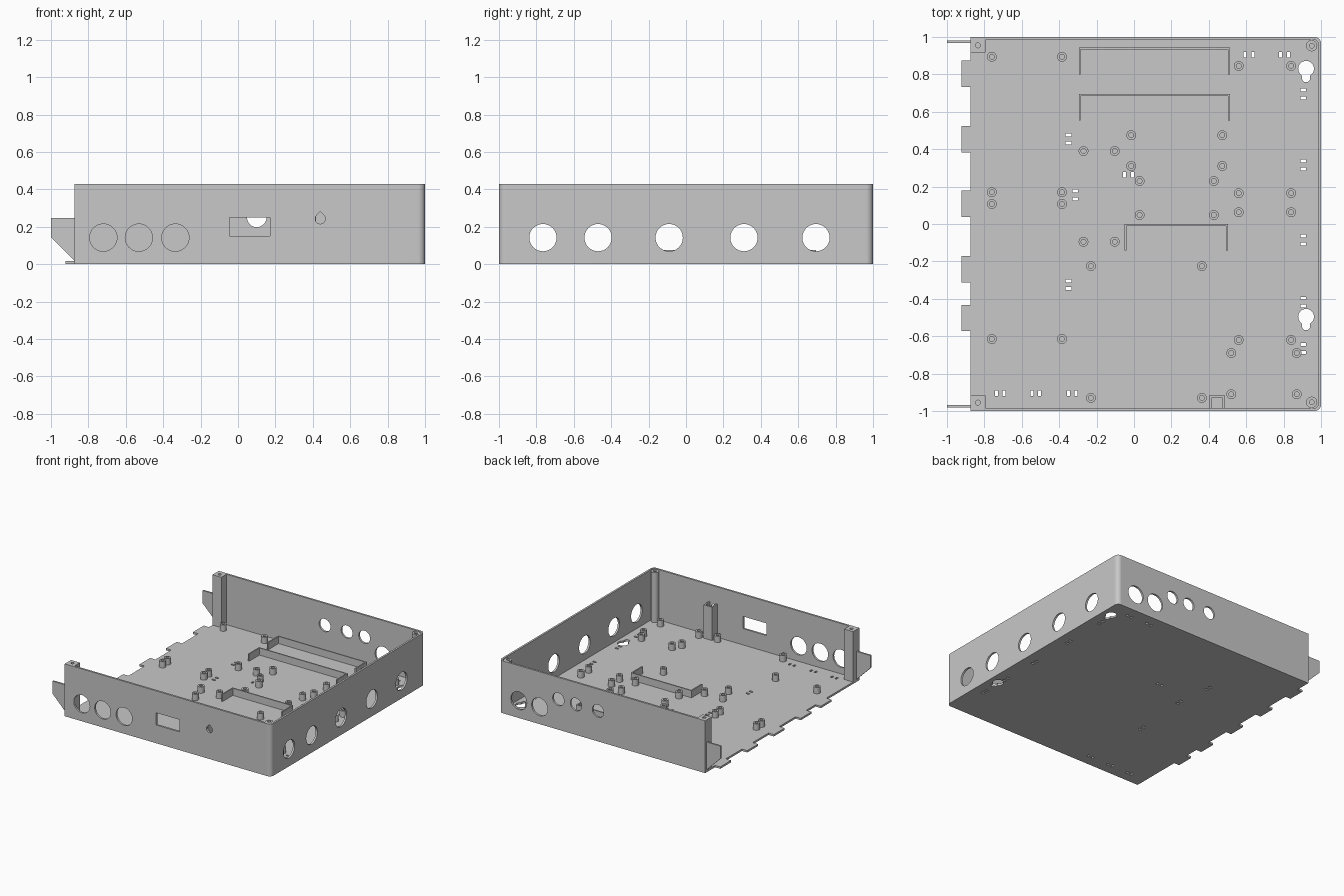
import bpy, bmesh
from math import sin, cos, radians, asin, degrees

if "Cube" in bpy.data.objects:
    bpy.data.objects.remove(bpy.data.objects["Cube"])

GREY = (0.58, 0.58, 0.58, 1)
mat = bpy.data.materials.new("plain grey")
mat.use_nodes = True
mat.diffuse_color = GREY
mat.node_tree.nodes["Principled BSDF"].inputs["Base Color"].default_value = GREY

H, T = 0.43, 0.016            # wall height, sheet thickness
LEFT = -0.875                 # open side of the tray
R = 0.035                     # corner radius
E = 1 - R                     # where the straight walls end

PLACE = {"x": lambda a, b, c: (c, a, b),
         "y": lambda a, b, c: (a, c, b),
         "z": lambda a, b, c: (a, b, c)}


def arc(cx, cy, r, a0=0, a1=360, n=32):
    """Points on an arc; a full circle leaves out the repeated end."""
    last = n if a1 - a0 == 360 else n - 1
    return [(cx + r * cos(radians(a0 + (a1 - a0) * i / last)),
             cy + r * sin(radians(a0 + (a1 - a0) * i / last))) for i in range(n)]


def rect(x0, x1, y0, y1):
    return [(x0, y0), (x1, y0), (x1, y1), (x0, y1)]


def slab(bm, outline, lo, hi, axis="z", holes=()):
    """Extrude a flat outline, with any holes through it, along an axis."""
    place = PLACE[axis]
    loops = [[bm.verts.new(place(a, b, lo)) for a, b in pts] for pts in (outline, *holes)]
    up = {v: bm.verts.new(place(a, b, hi))
          for loop, pts in zip(loops, (outline, *holes)) for v, (a, b) in zip(loop, pts)}
    if holes:
        edges = [bm.edges.new((p, q)) for loop in loops
                 for p, q in zip(loop, loop[1:] + loop[:1])]
        filled = bmesh.ops.triangle_fill(bm, edges=edges, use_beauty=True,
                                         normal=place(0, 0, 1))["geom"]
        base = [f for f in filled if isinstance(f, bmesh.types.BMFace)]
    else:
        base = [bm.faces.new(loops[0])]
    for f in base:
        bm.faces.new([up[v] for v in f.verts])
    for loop in loops:
        for p, q in zip(loop, loop[1:] + loop[:1]):
            bm.faces.new((p, q, up[q], up[p]))


def tube(bm, x, y, z0, z1, r, hole, depth):
    """Round boss with a blind screw hole."""
    n = 24
    rings = [[bm.verts.new((a, b, z)) for a, b in arc(x, y, rad, n=n)]
             for rad, z in ((r, z0), (r, z1), (hole, z1), (hole, z1 - depth))]
    for low, high in zip(rings, rings[1:]):
        for i in range(n):
            j = (i + 1) % n
            bm.faces.new((low[i], low[j], high[j], high[i]))
    bm.faces.new(rings[0])
    bm.faces.new(rings[-1])


def finish(name, bm):
    bmesh.ops.recalc_face_normals(bm, faces=bm.faces[:])
    me = bpy.data.meshes.new(name)
    bm.to_mesh(me)
    bm.free()
    me.materials.append(mat)
    ob = bpy.data.objects.new(name, me)
    bpy.context.collection.objects.link(ob)
    bpy.ops.object.select_all(action="DESELECT")
    ob.select_set(True)
    bpy.context.view_layer.objects.active = ob
    bpy.ops.object.shade_smooth_by_angle(angle=radians(30))


# Floor openings: cable tie slots in pairs, and two keyholes
floor_holes = []
for x, y in ((-0.35, 0.455), (-0.315, 0.155), (-0.35, -0.325), (0.905, 0.695),
             (0.905, 0.315), (0.905, -0.085), (0.905, -0.418), (0.905, -0.665)):
    for s in (-0.021, 0.021):
        floor_holes.append(rect(x - 0.015, x + 0.015, y + s - 0.008, y + s + 0.008))
for x, y in ((0.615, 0.905), (0.805, 0.905), (-0.03, 0.263),
             (-0.715, -0.905), (-0.525, -0.905), (-0.33, -0.905)):
    for s in (-0.021, 0.021):
        floor_holes.append(rect(x + s - 0.008, x + s + 0.008, y - 0.014, y + 0.014))
BIG, SMALL = 0.042, 0.022
neck = degrees(asin(SMALL / BIG))
for y in (0.83, -0.496):
    floor_holes.append(arc(0.92, y, BIG, neck - 90, 270 - neck)
                       + arc(0.92, y - 0.05, SMALL, 180, 360, 16))

# Floor plate with locating tabs along the open edge
plan = [(LEFT, -1)] + arc(E, -E, R, -90, 0, 8) + arc(E, E, R, 0, 90, 8) + [(LEFT, 1)]
for y in (0.803, 0.453, 0.108, -0.242, -0.502):
    plan += [(LEFT, y + 0.07), (LEFT - 0.048, y + 0.07),
             (LEFT - 0.048, y - 0.07), (LEFT, y - 0.07)]
b = bmesh.new()
slab(b, plan, 0, T, holes=floor_holes)
finish("floor_plate", b)

# Front wall: three round ports, a rectangular window and a teardrop
b = bmesh.new()
ports = [arc(x, 0.142, 0.073) for x in (-0.72, -0.53, -0.335)]
ports.append(rect(-0.045, 0.17, 0.15, 0.25))
ports.append(arc(0.44, 0.243, 0.027, 135, 405, 24) + [(0.44, 0.282)])
slab(b, rect(LEFT, E, T, H), -1, T - 1, "y", ports)
finish("front_wall", b)

# Back wall: two large and three small round ports
b = bmesh.new()
ports = [arc(x, 0.142, 0.073) for x in (0.82, 0.63)]
ports += [arc(x, 0.25, 0.052) for x in (0.46, 0.30, 0.10)]
slab(b, rect(LEFT, E, T, H), 1 - T, 1, "y", ports)
finish("back_wall", b)

# Closed side wall with five round ports, and the rounded corners
b = bmesh.new()
ports = [arc(y, 0.142, 0.073) for y in (-0.765, -0.47, -0.09, 0.31, 0.695)]
slab(b, rect(-E, E, T, H), 1 - T, 1, "x", ports)
finish("left_wall", b)
b = bmesh.new()
for s, a in ((-1, -90), (1, 0)):
    slab(b, arc(E, s * E, R, a, a + 90, 8) + arc(E, s * E, R - T, a + 90, a, 8), T, H)
finish("rounded_corners", b)

# Hooked ears on the wall ends
for name, y in (("front_ear", -0.974), ("back_ear", 0.974)):
    b = bmesh.new()
    slab(b, [(-1, 0.145), (LEFT, 0.02), (-0.83, 0.02), (-0.83, 0.248), (-1, 0.248)],
         y - 0.007, y + 0.007, "y")
    finish(name, b)

# Square screw posts at the open corners, round ones at the closed corners
for name, s in (("front", -1), ("back", 1)):
    b = bmesh.new()
    slab(b, rect(LEFT, -0.795, *sorted((s * 0.918, s * (1 - T)))), T, H,
         holes=[arc(-0.835, s * 0.955, 0.013, n=24)])
    finish(name + "_square_post", b)
    b = bmesh.new()
    tube(b, 0.95, s * 0.953, T, H - 0.003, 0.03, 0.013, 0.12)
    finish(name + "_round_post", b)

# Button channel behind the teardrop opening
b = bmesh.new()
slab(b, [(0.403, T - 1), (0.416, T - 1), (0.416, -0.927), (0.47, -0.927),
         (0.47, T - 1), (0.483, T - 1), (0.483, -0.914), (0.403, -0.914)], T, 0.29)
finish("button_channel", b)

# Standoffs, listed as the columns and rows of each mounting pattern
patterns = (((-0.76, -0.385), (0.894, 0.17, 0.107, -0.615)),
            ((0.56, 0.84), (0.845, 0.165, 0.063, -0.62)),
            ((-0.27, -0.103), (0.39, -0.095)),
            ((-0.015, 0.472), (0.475, 0.31)),
            ((0.03, 0.427), (0.23, 0.048)),
            ((-0.23, 0.363), (-0.225, -0.93)),
            ((0.52, 0.87), (-0.69, -0.91)))
b = bmesh.new()
for xs, ys in patterns:
    for x in xs:
        for y in ys:
            tube(b, x, y, T, 0.068, 0.026, 0.013, 0.045)
finish("standoffs", b)

# Thin U-shaped holders on the floor
for name, x0, x1, y, leg in (("back_holder", -0.295, 0.512, 0.943, 0.145),
                             ("middle_holder", -0.295, 0.512, 0.695, 0.142),
                             ("front_holder", -0.05, 0.502, 0.0, 0.142)):
    t = 0.01
    b = bmesh.new()
    slab(b, [(x0, y), (x0, y - leg), (x0 + t, y - leg), (x0 + t, y - t),
             (x1 - t, y - t), (x1 - t, y - leg), (x1, y - leg), (x1, y)], T, 0.075)
    finish(name, b)
